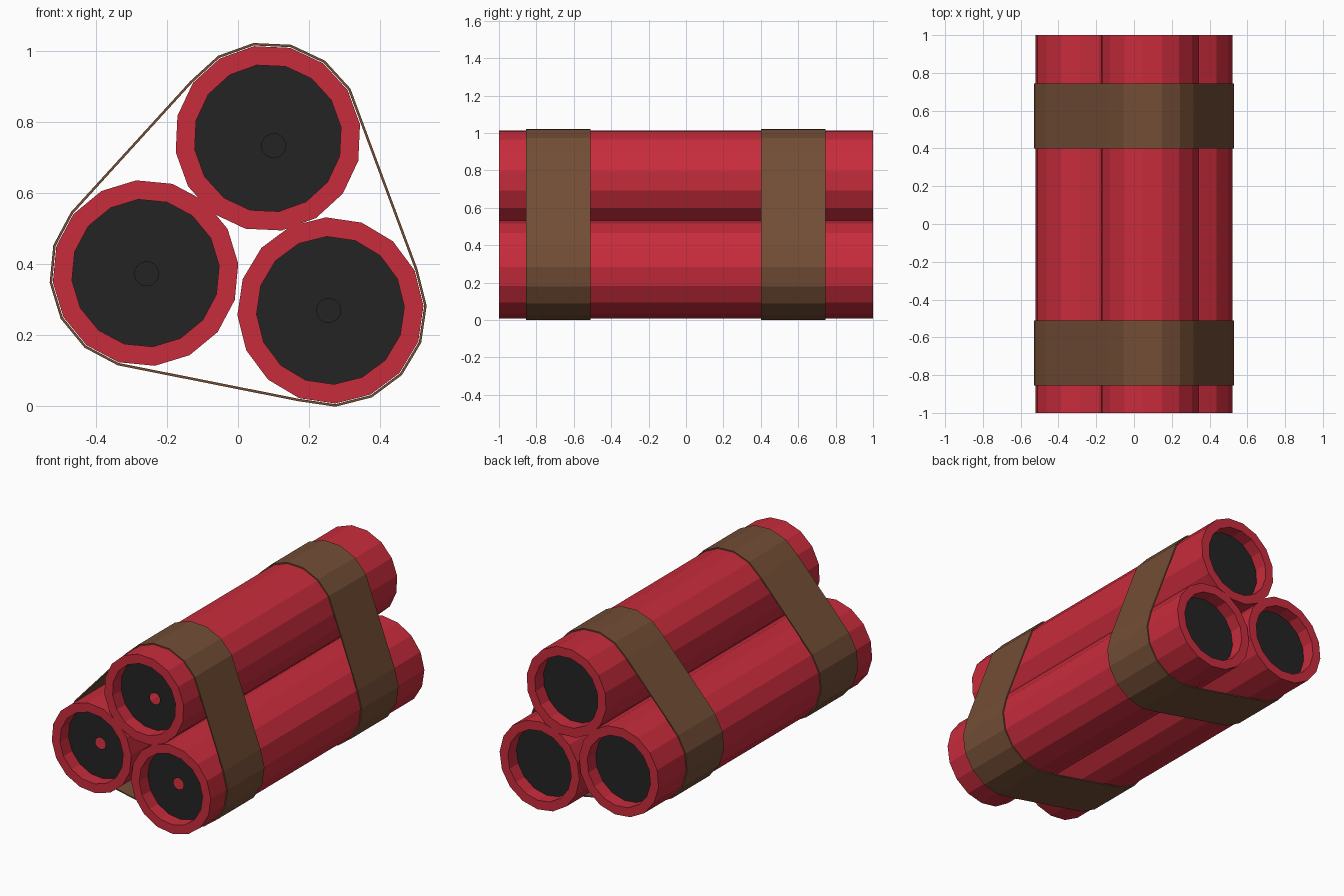
import bpy, bmesh
from math import sin, cos, pi
from mathutils import Vector
from mathutils.geometry import convex_hull_2d

if "Cube" in bpy.data.objects:
    bpy.data.objects.remove(bpy.data.objects["Cube"])

SIDES = 16
R_OUT, R_IN, DEPTH = 0.262, 0.208, 0.08
# tube centre (x, z), fuse hole centre (x, z), roll
TUBES = {
    "left": ((-0.26, 0.375), (-0.257, 0.373), 0.1),
    "top": ((0.084, 0.754), (0.10, 0.733), 0.15),
    "right": ((0.26, 0.27), (0.255, 0.27), 0.05),
}


def material(name, color):
    m = bpy.data.materials.new(name)
    m.diffuse_color = (*color, 1)
    m.use_nodes = True
    m.node_tree.nodes["Principled BSDF"].inputs["Base Color"].default_value = m.diffuse_color
    return m


RED = material("red_paper", (0.58, 0.025, 0.045))
DARK = material("dark_filling", (0.017, 0.017, 0.017))
BROWN = material("brown_strap", (0.17, 0.075, 0.036))


def circle(centre, r, roll=0.0):
    return [(centre[0] + r * cos(roll + 2 * pi * i / SIDES),
             centre[1] + r * sin(roll + 2 * pi * i / SIDES)) for i in range(SIDES)]


def add_ring(bm, points, y):
    return [bm.verts.new((x, y, z)) for x, z in points]


def bridge(bm, a, b):
    n = len(a)
    for i in range(n):
        j = (i + 1) % n
        bm.faces.new((a[i], a[j], b[j], b[i]))


def finish(bm, name, mat):
    mesh = bpy.data.meshes.new(name)
    bm.to_mesh(mesh)
    bm.free()
    mesh.materials.append(mat)
    ob = bpy.data.objects.new(name, mesh)
    bpy.context.collection.objects.link(ob)
    return ob


for side, (centre, hole, roll) in TUBES.items():
    # Red casing with a recessed lip at both ends
    bm = bmesh.new()
    profile = [(R_IN, -1 + DEPTH), (R_IN, -1), (R_OUT, -1),
               (R_OUT, 1), (R_IN, 1), (R_IN, 1 - DEPTH)]
    rings = [add_ring(bm, circle(centre, r, roll), y) for r, y in profile]
    for a, b in zip(rings, rings[1:]):
        bridge(bm, a, b)
    finish(bm, side + "_tube", RED)

    # Front plug with a fuse hole
    bm = bmesh.new()
    bridge(bm, add_ring(bm, circle(hole, 0.034, roll), -1 + DEPTH),
           add_ring(bm, circle(centre, R_IN, roll), -1 + DEPTH))
    finish(bm, side + "_front_plug", DARK)

    # Solid back plug
    bm = bmesh.new()
    bm.faces.new(add_ring(bm, circle(centre, R_IN, roll), 1 - DEPTH)[::-1])
    finish(bm, side + "_back_plug", DARK)


def hull(r):
    pts = [Vector(p) for c, _, roll in TUBES.values() for p in circle(c, r, roll)]
    return [tuple(pts[i]) for i in convex_hull_2d(pts)]


# Straps pulled tight around the bundle
for name, y0, y1 in (("front_strap", -0.855, -0.51), ("back_strap", 0.40, 0.745)):
    bm = bmesh.new()
    loops = [add_ring(bm, hull(r), y) for r, y in
             ((0.271, y0), (0.271, y1), (0.264, y1), (0.264, y0))]
    for i in range(4):
        bridge(bm, loops[i], loops[(i + 1) % 4])
    bmesh.ops.recalc_face_normals(bm, faces=bm.faces)
    finish(bm, name, BROWN)
